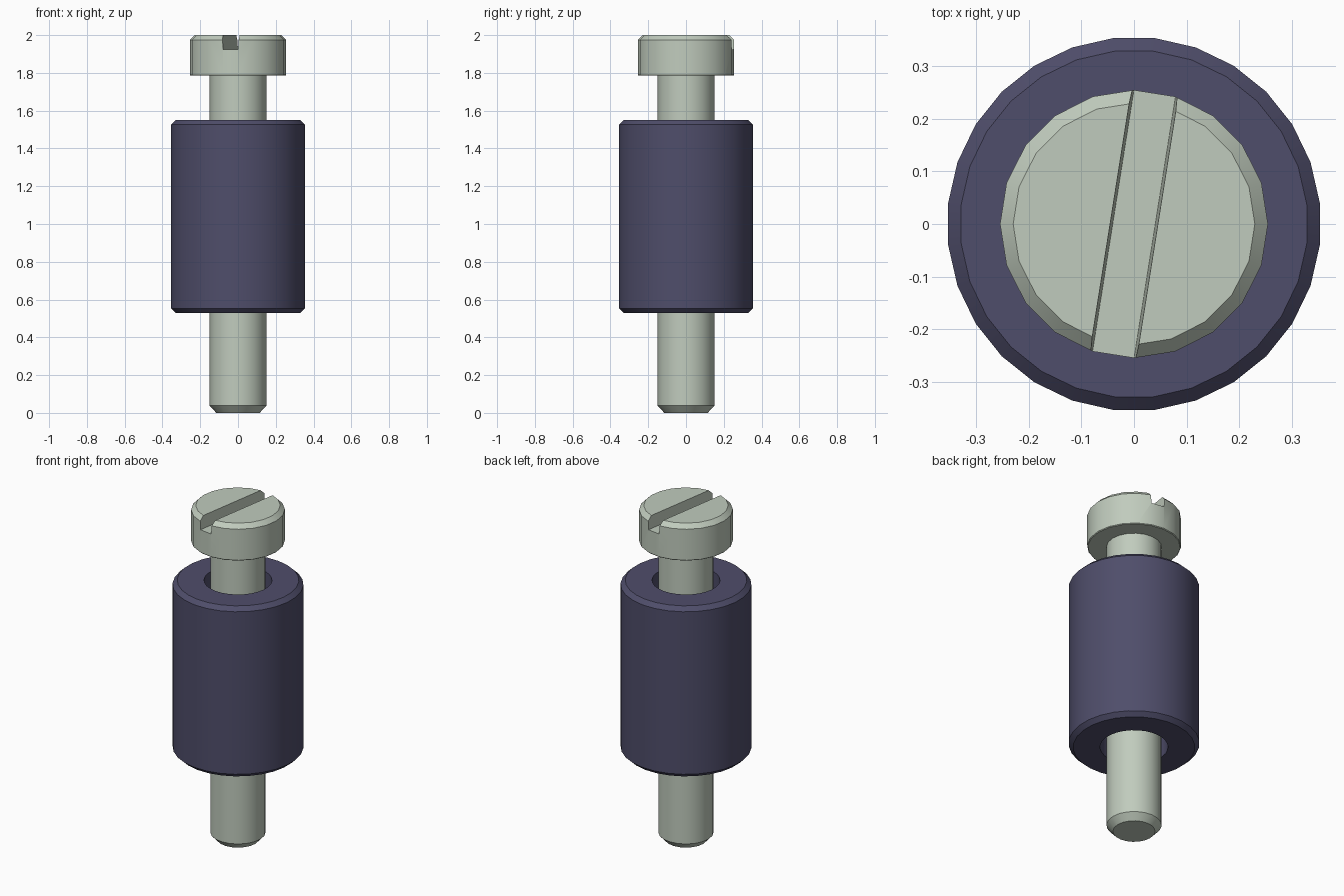
import bpy, bmesh, math
from mathutils import Matrix

cube = bpy.data.objects.get("Cube")
if cube:
    bpy.data.objects.remove(cube, do_unlink=True)


def make_material(name, color):
    mat = bpy.data.materials.new(name)
    mat.use_nodes = True
    mat.diffuse_color = color
    mat.node_tree.nodes["Principled BSDF"].inputs["Base Color"].default_value = color
    return mat


def link(name, bm, mat):
    bmesh.ops.recalc_face_normals(bm, faces=bm.faces)
    mesh = bpy.data.meshes.new(name)
    bm.to_mesh(mesh)
    bm.free()
    mesh.materials.append(mat)
    obj = bpy.data.objects.new(name, mesh)
    bpy.context.collection.objects.link(obj)
    return obj


def lathe(name, profile, sides, mat, offset=0.0, closed=False):
    """Revolve (radius, z) points; closed joins the last ring to the first, otherwise ends are capped."""
    bm = bmesh.new()
    rings = []
    for r, z in profile:
        angles = [offset + 2 * math.pi * i / sides for i in range(sides)]
        rings.append([bm.verts.new((r * math.cos(a), r * math.sin(a), z)) for a in angles])
    pairs = list(zip(rings, rings[1:]))
    if closed:
        pairs.append((rings[-1], rings[0]))
    else:
        bm.faces.new(rings[0])
        bm.faces.new(rings[-1])
    for low, high in pairs:
        for i in range(sides):
            j = (i + 1) % sides
            bm.faces.new((low[i], low[j], high[j], high[i]))
    return link(name, bm, mat)


def activate(obj):
    bpy.ops.object.select_all(action='DESELECT')
    obj.select_set(True)
    bpy.context.view_layer.objects.active = obj


metal = make_material("pale grey green metal", (0.53, 0.60, 0.51, 1))
dark = make_material("dark violet grey", (0.078, 0.075, 0.145, 1))

# Screw: chamfered tip, shank and cylindrical head in one turned profile
screw = lathe("slotted_screw", [
    (0.115, 0.0), (0.15, 0.038), (0.15, 1.785),
    (0.251, 1.785), (0.255, 1.789), (0.255, 1.975), (0.23, 2.0),
], 20, metal)

# Tapered driver slot, turned to line up with one head facet
bm = bmesh.new()
section = [(-0.04, 1.925), (0.04, 1.925), (0.05, 2.075), (-0.05, 2.075)]
ends = [[bm.verts.new((x, y, z)) for x, z in section] for y in (-0.4, 0.4)]
for end in ends:
    bm.faces.new(end)
for i in range(4):
    j = (i + 1) % 4
    bm.faces.new((ends[0][i], ends[0][j], ends[1][j], ends[1][i]))
bm.transform(Matrix.Rotation(math.radians(-9), 4, 'Z'))
cutter = link("slot_cutter", bm, metal)
cutter.hide_render = True

cut = screw.modifiers.new("driver slot", 'BOOLEAN')
cut.operation = 'DIFFERENCE'
cut.solver = 'EXACT'
cut.object = cutter
activate(screw)
bpy.ops.object.modifier_apply(modifier=cut.name)
bpy.data.objects.remove(cutter, do_unlink=True)

# Sleeve: chamfered tube with clearance around the shank
sleeve = lathe("sleeve", [
    (0.185, 0.528), (0.331, 0.528), (0.356, 0.552),
    (0.356, 1.527), (0.331, 1.551), (0.185, 1.551),
], 28, dark, offset=math.pi / 28, closed=True)

for obj in (screw, sleeve):
    activate(obj)
    bpy.ops.object.shade_smooth_by_angle(angle=math.radians(30))
